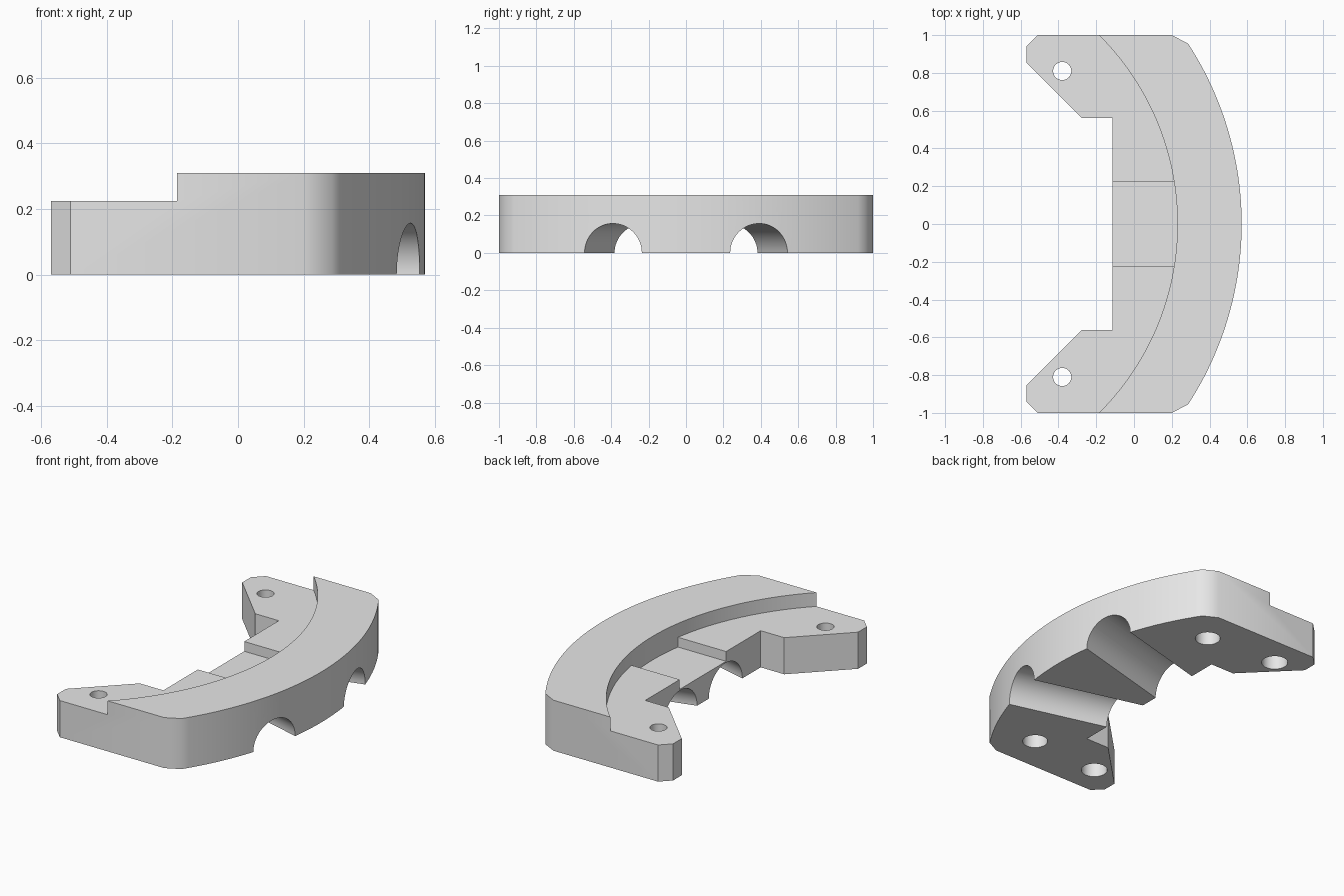
import bpy, bmesh, math
from mathutils import Matrix, Vector

if "Cube" in bpy.data.objects:
    bpy.data.objects.remove(bpy.data.objects["Cube"])

CX = -1.18            # shared centre of both rim arcs
R_OUT, R_IN = 1.75, 1.41
BASE_Z, RIM_Z, POCKET_Z = 0.225, 0.31, 0.165


def arc(radius, start, end, count):
    step = (end - start) / count
    return [(CX + radius * math.cos(start + i * step),
             radius * math.sin(start + i * step)) for i in range(count + 1)]


def prism(name, outline, z0, z1):
    """Extrude a plan outline (counter-clockwise) from z0 to z1."""
    bm = bmesh.new()
    face = bm.faces.new([bm.verts.new((x, y, z0)) for x, y in outline])
    top = bmesh.ops.extrude_face_region(bm, geom=[face])
    verts = [v for v in top["geom"] if isinstance(v, bmesh.types.BMVert)]
    bmesh.ops.translate(bm, verts=verts, vec=(0, 0, z1 - z0))
    bmesh.ops.recalc_face_normals(bm, faces=bm.faces)
    return to_object(name, bm)


def cylinder(name, radius, length, matrix, sides=48):
    bm = bmesh.new()
    bmesh.ops.create_cone(bm, cap_ends=True, segments=sides, radius1=radius,
                          radius2=radius, depth=length, matrix=matrix)
    return to_object(name, bm)


def to_object(name, bm):
    mesh = bpy.data.meshes.new(name)
    bm.to_mesh(mesh)
    bm.free()
    obj = bpy.data.objects.new(name, mesh)
    bpy.context.collection.objects.link(obj)
    return obj


def cut(target, cutter):
    cutter.hide_render = True
    mod = target.modifiers.new("cut", "BOOLEAN")
    mod.operation = "DIFFERENCE"
    mod.solver = "EXACT"
    mod.object = cutter
    bpy.context.view_layer.objects.active = target
    bpy.ops.object.modifier_apply(modifier=mod.name)
    bpy.data.objects.remove(cutter)


# Body: arched outer edge, chamfered ends and two mounting ears
half = [(0.20, 1.0), (-0.51, 1.0), (-0.57, 0.94), (-0.57, 0.855),
        (-0.275, 0.56), (-0.115, 0.56)]
edge = math.asin(0.955 / R_OUT)
outline = arc(R_OUT, -edge, edge, 48) + half + [(x, -y) for x, y in reversed(half)]
body = prism("curved_bracket", outline, 0, RIM_Z)

# Lower ledge inside the raised rim
step = math.asin(0.225 / R_IN) / 10
ledge = arc(R_IN, -55 * step, 55 * step, 110)
ledge += [(-1.5, ledge[-1][1]), (-1.5, ledge[0][1])]
cut(body, prism("ledge_cutter", ledge, BASE_Z, 0.5))

# Shallow pocket in the middle of the ledge
pocket = arc(R_IN, -10 * step, 10 * step, 20)
pocket += [(-0.6, 0.225), (-0.6, -0.225)]
cut(body, prism("pocket_cutter", pocket, POCKET_Z, 0.4))

for side in (1, -1):
    # Half-round channel running through the underside
    direction = Vector((math.cos(math.radians(15)),
                        side * math.sin(math.radians(15)), 0))
    matrix = (Matrix.Translation((0.2, side * 0.304, 0))
              @ direction.to_track_quat("Z", "Y").to_matrix().to_4x4())
    cut(body, cylinder("channel_cutter", 0.157, 1.6, matrix, 64))
    # Ear hole, its counterbore, and the blind hole under the rim
    for x, y, radius, top in ((-0.38, 0.81, 0.048, 0.5),
                              (-0.38, 0.81, 0.075, 0.12),
                              (0.095, 0.775, 0.072, 0.15)):
        place = Matrix.Translation((x, side * y, (top - 0.2) / 2))
        cut(body, cylinder("hole_cutter", radius, top + 0.2, place))

# Finish
grey = bpy.data.materials.new("plain_grey")
grey.diffuse_color = (0.8, 0.8, 0.8, 1)
grey.use_nodes = True
grey.node_tree.nodes["Principled BSDF"].inputs["Base Color"].default_value = grey.diffuse_color
body.data.materials.clear()
body.data.materials.append(grey)
for poly in body.data.polygons:
    poly.material_index = 0
bpy.ops.object.select_all(action="DESELECT")
body.select_set(True)
bpy.context.view_layer.objects.active = body
bpy.ops.object.shade_smooth_by_angle(angle=math.radians(35))
